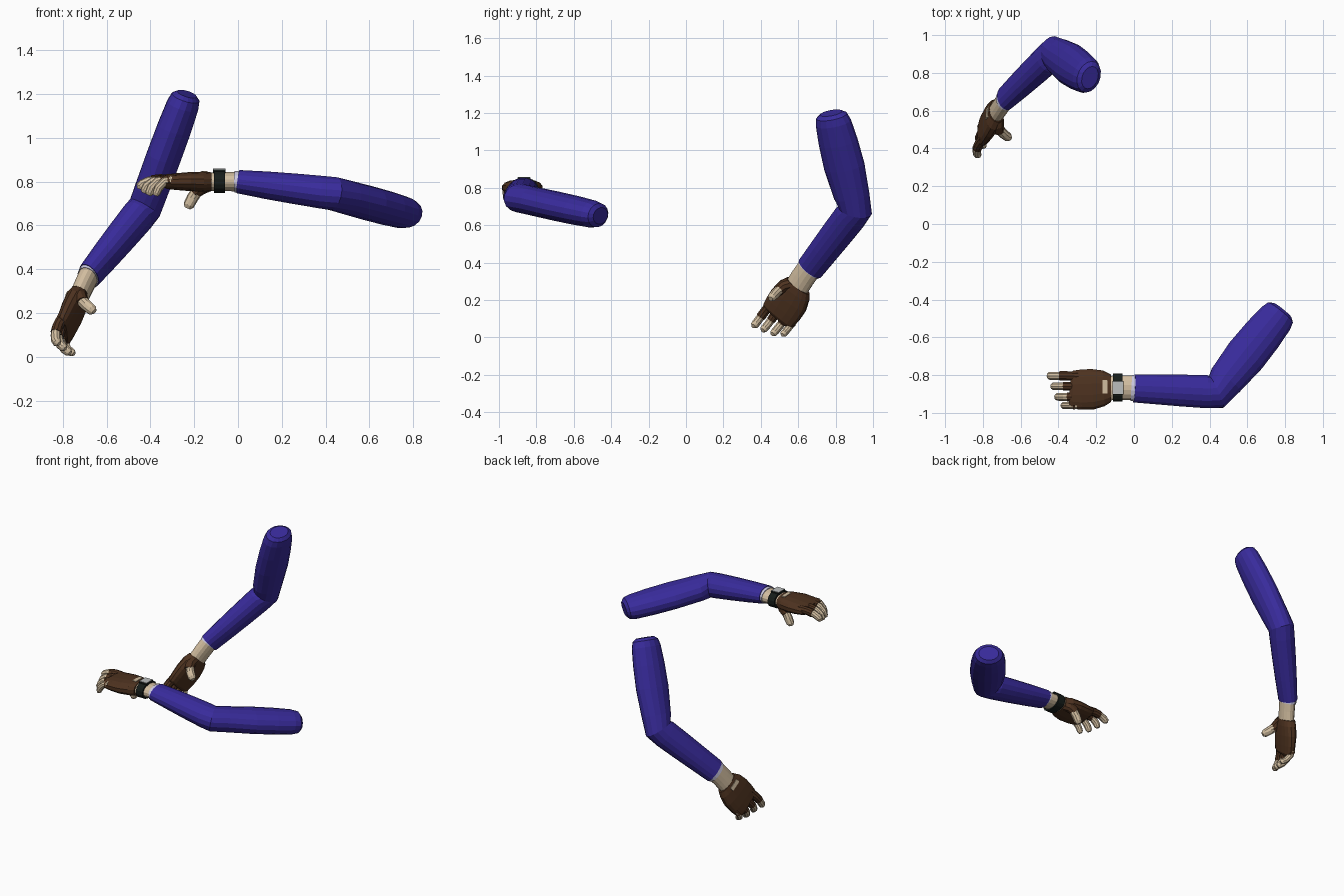
import bpy, bmesh, math
from mathutils import Vector as V

if "Cube" in bpy.data.objects:
    bpy.data.objects.remove(bpy.data.objects["Cube"])


def material(name, col):
    m = bpy.data.materials.new(name)
    m.diffuse_color = (*col, 1)
    m.use_nodes = True
    m.node_tree.nodes["Principled BSDF"].inputs["Base Color"].default_value = m.diffuse_color
    return m


BLUE = material("sleeve_blue", (0.04, 0.024, 0.33))
CUFF = material("cuff_pale", (0.6, 0.58, 0.75))
SKIN = material("skin", (0.64, 0.51, 0.35))
BROWN = material("glove_brown", (0.075, 0.032, 0.014))
BLACK = material("strap_black", (0.008, 0.012, 0.01))
GREY = material("screen_grey", (0.5, 0.52, 0.52))


def tube(name, pts, radii, ref, mat, sides=16, power=1.0):
    """Closed tube through pts; radii are (along ref, across ref)."""
    bm = bmesh.new()
    rings = []
    for i, p in enumerate(pts):
        a = (p - pts[i - 1]).normalized() if i else V()
        b = (pts[i + 1] - p).normalized() if i < len(pts) - 1 else V()
        t = (a + b).normalized()
        u = (ref - t * ref.dot(t)).normalized()
        w = t.cross(u)
        ring = []
        for k in range(sides):
            q = 2 * math.pi * (k + 0.5) / sides
            c, s = math.cos(q), math.sin(q)
            c = math.copysign(abs(c) ** power, c)
            s = math.copysign(abs(s) ** power, s)
            ring.append(bm.verts.new(p + u * c * radii[i][0] + w * s * radii[i][1]))
        rings.append(ring)
    for r0, r1 in zip(rings, rings[1:]):
        for k in range(sides):
            j = (k + 1) % sides
            bm.faces.new((r0[k], r0[j], r1[j], r1[k]))
    bm.faces.new(rings[0])
    bm.faces.new(rings[-1])
    finish(name, bm, mat)


def finish(name, bm, mat):
    bmesh.ops.recalc_face_normals(bm, faces=bm.faces)
    me = bpy.data.meshes.new(name)
    bm.to_mesh(me)
    bm.free()
    me.materials.append(mat)
    bpy.context.collection.objects.link(bpy.data.objects.new(name, me))


def arm(tag, wrist, elbow, shoulder, fwd, palm, thumb, watch):
    W, E, S = V(wrist), V(elbow), V(shoulder)
    d = V(fwd).normalized()
    n = V(palm)
    n = (n - d * n.dot(d)).normalized()
    l = d.cross(n)
    if l.dot(V(thumb)) < 0:
        l = -l

    def P(s, a, b):
        return W + d * s + l * a + n * b

    def box(name, s, a, b, mat):
        bm = bmesh.new()
        vs = [bm.verts.new(P(x, y, z)) for x in s for y in a for z in b]
        bmesh.ops.convex_hull(bm, input=vs)
        bmesh.ops.dissolve_limit(bm, angle_limit=0.02, verts=bm.verts, edges=bm.edges)
        finish(name + tag, bm, mat)

    # sleeve: forearm, elbow, upper arm with rounded end
    rows = [(W, .054, .076), (W.lerp(E, .3), .064, .081), (W.lerp(E, .6), .071, .086),
            (W.lerp(E, .88), .076, .089), (E, .077, .092), (E.lerp(S, .15), .077, .098),
            (E.lerp(S, .45), .078, .112), (E.lerp(S, .7), .077, .108),
            (E.lerp(S, .9), .073, .098), (E.lerp(S, .97), .065, .086), (S, .045, .062)]
    tube("sleeve" + tag, [r[0] for r in rows], [r[1:] for r in rows], n, BLUE)

    # cuff lining and bare wrist
    tube("cuff" + tag, [P(-.015, 0, 0), P(.014, .002, 0)], [(.071, .05)] * 2, l, CUFF)
    tube("wrist" + tag, [P(-.02, .004, 0), P(.07, .004, 0), P(.15, 0, 0)],
         [(.066, .046), (.066, .044), (.066, .042)], l, SKIN)

    # glove palm
    rows = [(.122, .0, .074, .043), (.16, .0, .096, .046), (.22, -.005, .109, .044),
            (.28, -.007, .108, .039), (.325, -.007, .102, .034), (.34, -.006, .092, .024)]
    tube("glove_palm" + tag, [P(r[0], r[1], 0) for r in rows],
         [r[2:] for r in rows], l, BROWN, 16, .8)
    box("glove_opening", (.14, .166), (-.027, .045), (-.048, -.03), SKIN)

    # fingers: gloved base and bare curled tip
    fingers = [("index", .066, .457, .022, .024), ("middle", .011, .437, .04, .023),
               ("ring", -.045, .416, .05, .023), ("little", -.091, .384, .052, .021)]
    for name, a, tip, drop, r in fingers:
        k = tip - .085
        tube(f"{name}_glove{tag}", [P(.29, a * .95, -.006), P(k - .015, a, -.008), P(k + .022, a, -.003)],
             [(r * 1.08, r * 1.08)] * 3, l, BROWN, 10)
        tube(f"{name}_tip{tag}",
             [P(k, a, -.007), P(k + .035, a, 0), P(tip - .022, a, drop * .55),
              P(tip - .012, a, drop), P(tip - .007, a, drop + .012)],
             [(r * .95, r * .95)] * 3 + [(r * .88, r * .88), (r * .5, r * .5)], l, SKIN, 10)

    # thumb
    tube("thumb_glove" + tag, [P(.145, .04, .01), P(.17, .06, .025), P(.198, .068, .05)],
         [(.034, .04), (.034, .036), (.029, .029)], l, BROWN, 10)
    tube("thumb_tip" + tag,
         [P(.178, .064, .03), P(.208, .068, .075), P(.225, .068, .108), P(.231, .068, .122)],
         [(.026, .027), (.026, .027), (.023, .025), (.013, .014)], l, SKIN, 10)

    # wrist watch
    if watch:
        tube("watch_strap", [P(.06, .004, 0), P(.11, .004, 0)], [(.075, .052)] * 2, l, BLACK, 16, .85)
        box("watch_case", (.056, .115), (-.032, .038), (-.056, -.04), BLACK)
        box("watch_screen", (.058, .113), (-.029, .035), (-.059, -.05), GREY)


arm("_left", (0, -.87, .80), (.435, -.89, .745), (.785, -.457, .65),
    (-1, 0, 0), (0, 0, -1), (0, 1, 0), True)
arm("_right", (-.68, .665, .37), (-.425, .905, .68), (-.233, .775, 1.2),
    (-.36, -.54, -.76), (.92, -.29, -.25), (0, -1, .5), False)
